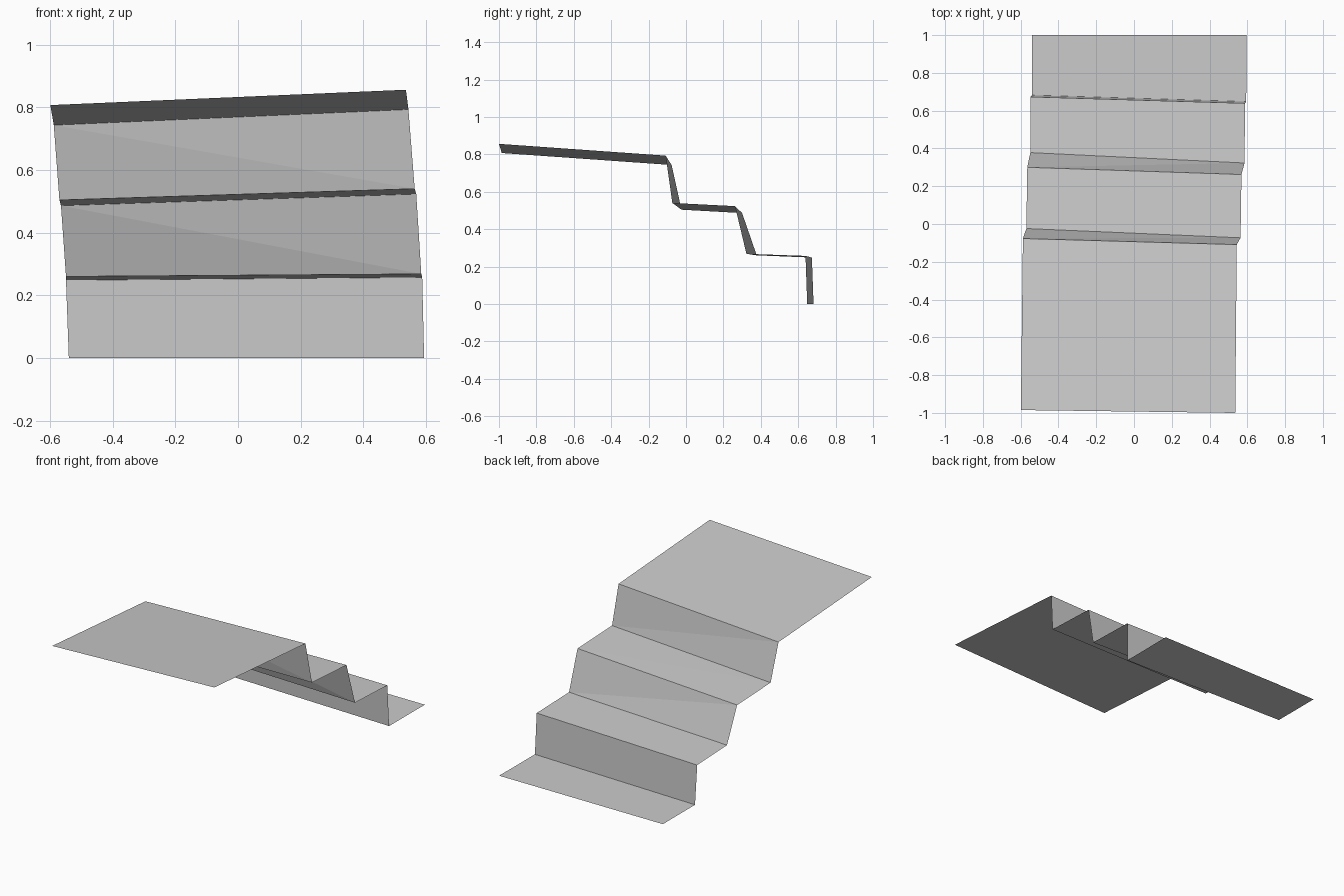
import bpy
import bmesh

# Stair profile down each long side, from the foot of the stairs to the landing
left_profile = [
    (-0.54, 1.0, 0.0), (-0.54, 0.682, 0.0),
    (-0.549, 0.673, 0.248), (-0.549, 0.378, 0.26),
    (-0.565, 0.30, 0.486), (-0.57, -0.024, 0.504),
    (-0.588, -0.077, 0.743), (-0.599, -0.985, 0.807),
]
right_profile = [
    (0.596, 1.0, 0.0), (0.594, 0.648, 0.0),
    (0.588, 0.639, 0.257), (0.585, 0.323, 0.268),
    (0.569, 0.262, 0.523), (0.564, -0.073, 0.54),
    (0.544, -0.109, 0.793), (0.536, -1.0, 0.856),
]

# Folded sheet: the two profiles are bridged with twisted, triangulated strips
bm = bmesh.new()
left = [bm.verts.new(p) for p in left_profile]
right = [bm.verts.new(p) for p in right_profile]
for i in range(len(left) - 1):
    bm.faces.new((left[i], left[i + 1], right[i]))
    bm.faces.new((right[i], left[i + 1], right[i + 1]))

mesh = bpy.data.meshes.new("staircase")
bm.to_mesh(mesh)
bm.free()
staircase = bpy.data.objects.new("staircase", mesh)
bpy.context.collection.objects.link(staircase)
